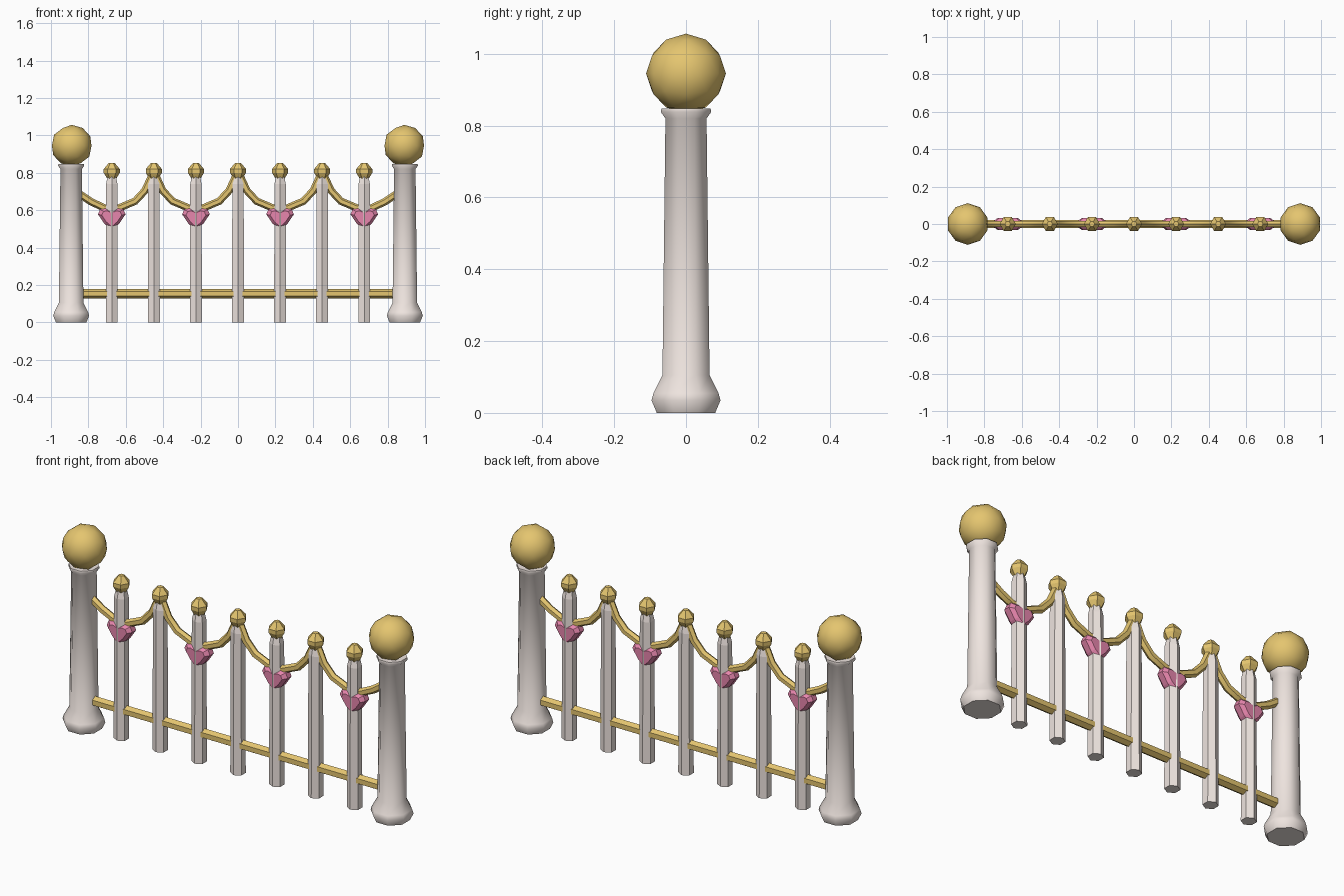
import bpy, bmesh, math

if "Cube" in bpy.data.objects:
    bpy.data.objects.remove(bpy.data.objects["Cube"])


def material(name, rgb):
    m = bpy.data.materials.new(name)
    m.diffuse_color = (*rgb, 1)
    m.use_nodes = True
    m.node_tree.nodes["Principled BSDF"].inputs["Base Color"].default_value = m.diffuse_color
    return m


IVORY = material("ivory", (0.86, 0.78, 0.74))
GOLD = material("gold", (0.78, 0.56, 0.16))
PINK = material("pink", (0.80, 0.24, 0.42))


def finish(name, bm, mat, loc, smooth=None):
    bmesh.ops.recalc_face_normals(bm, faces=bm.faces)
    me = bpy.data.meshes.new(name)
    bm.to_mesh(me)
    bm.free()
    me.materials.append(mat)
    ob = bpy.data.objects.new(name, me)
    ob.location = loc
    bpy.context.collection.objects.link(ob)
    if smooth:
        bpy.ops.object.select_all(action='DESELECT')
        ob.select_set(True)
        bpy.context.view_layer.objects.active = ob
        bpy.ops.object.shade_smooth_by_angle(angle=math.radians(smooth))
    return ob


def loft(bm, rings):
    """Skin equal-length rings of points and cap both ends."""
    loops = [[bm.verts.new(p) for p in r] for r in rings]
    n = len(loops[0])
    for a, b in zip(loops, loops[1:]):
        for i in range(n):
            j = (i + 1) % n
            bm.faces.new((a[i], a[j], b[j], b[i]))
    bm.faces.new(loops[0][::-1])
    bm.faces.new(loops[-1])


def lathe(name, profile, sides, mat, loc, turn=0.0, smooth=None):
    bm = bmesh.new()
    angles = [turn + 2 * math.pi * i / sides for i in range(sides)]
    loft(bm, [[(r * math.cos(a), r * math.sin(a), z) for a in angles] for r, z in profile])
    return finish(name, bm, mat, loc, smooth)


def tube(name, points, radius):
    """Six-sided gold bar along points in the x-z plane."""
    bm = bmesh.new()
    rings = []
    for i, (x, z) in enumerate(points):
        x0, z0 = points[max(i - 1, 0)]
        x1, z1 = points[min(i + 1, len(points) - 1)]
        d = math.hypot(x1 - x0, z1 - z0)
        nx, nz = -(z1 - z0) / d, (x1 - x0) / d
        ring = []
        for k in range(6):
            a = math.pi / 6 + k * math.pi / 3
            s, y = radius * math.sin(a), radius * math.cos(a)
            ring.append((x + nx * s, y, z + nz * s))
        rings.append(ring)
    loft(bm, rings)
    return finish(name, bm, GOLD, (0, 0, 0), 35)


# End posts with faceted ball caps
for side, s in (("left", -1), ("right", 1)):
    lathe(side + "_post",
          [(0.088, 0), (0.104, 0.035), (0.098, 0.055), (0.071, 0.105),
           (0.062, 0.82), (0.076, 0.838), (0.074, 0.848)],
          8, IVORY, (0.892 * s, 0, 0), math.pi / 8, 50)
    bm = bmesh.new()
    bmesh.ops.create_icosphere(bm, subdivisions=2, radius=0.111)
    finish(side + "_post_ball", bm, GOLD, (0.889 * s, 0, 0.945), 40)

# Pickets with bud finials
for i in range(-3, 4):
    x = i * 0.225
    lathe("picket", [(0.037, 0), (0.035, 0.74), (0.026, 0.78)],
          6, IVORY, (x, 0, 0), math.pi / 6)
    lathe("picket_finial",
          [(0.022, 0.765), (0.043, 0.80), (0.043, 0.82), (0.015, 0.853)],
          6, GOLD, (x, 0, 0))

# Bottom rail
tube("bottom_rail", [(-0.86, 0.153), (0.86, 0.153)], 0.026)

# Hanging swags: half a swag, mirrored about its lowest point
half = [(0.04, 0.612), (0.125, 0.648), (0.178, 0.705), (0.222, 0.80)]
end = [(0.04, 0.612), (0.11, 0.645), (0.185, 0.695)]
for cx in (-0.675, -0.225, 0.225, 0.675):
    left = end if cx < -0.5 else half
    right = end if cx > 0.5 else half
    tube("swag", [(cx - x, z) for x, z in reversed(left)] +
         [(cx + x, z) for x, z in right], 0.02)

# Hearts under the low point of every swag
side_pts = [(0.035, 0.05), (0.062, 0.045), (0.074, 0.018), (0.04, -0.032)]
outline = [(0, 0.036)] + side_pts + [(0, -0.068)] + [(-x, z) for x, z in reversed(side_pts)]
for cx in (-0.675, -0.225, 0.225, 0.675):
    bm = bmesh.new()
    loft(bm, [[(x * k, y, z * k) for x, z in outline]
              for k, y in ((0.72, -0.033), (1, -0.016), (1, 0.016), (0.72, 0.033))])
    finish("heart", bm, PINK, (cx, 0, 0.56))
